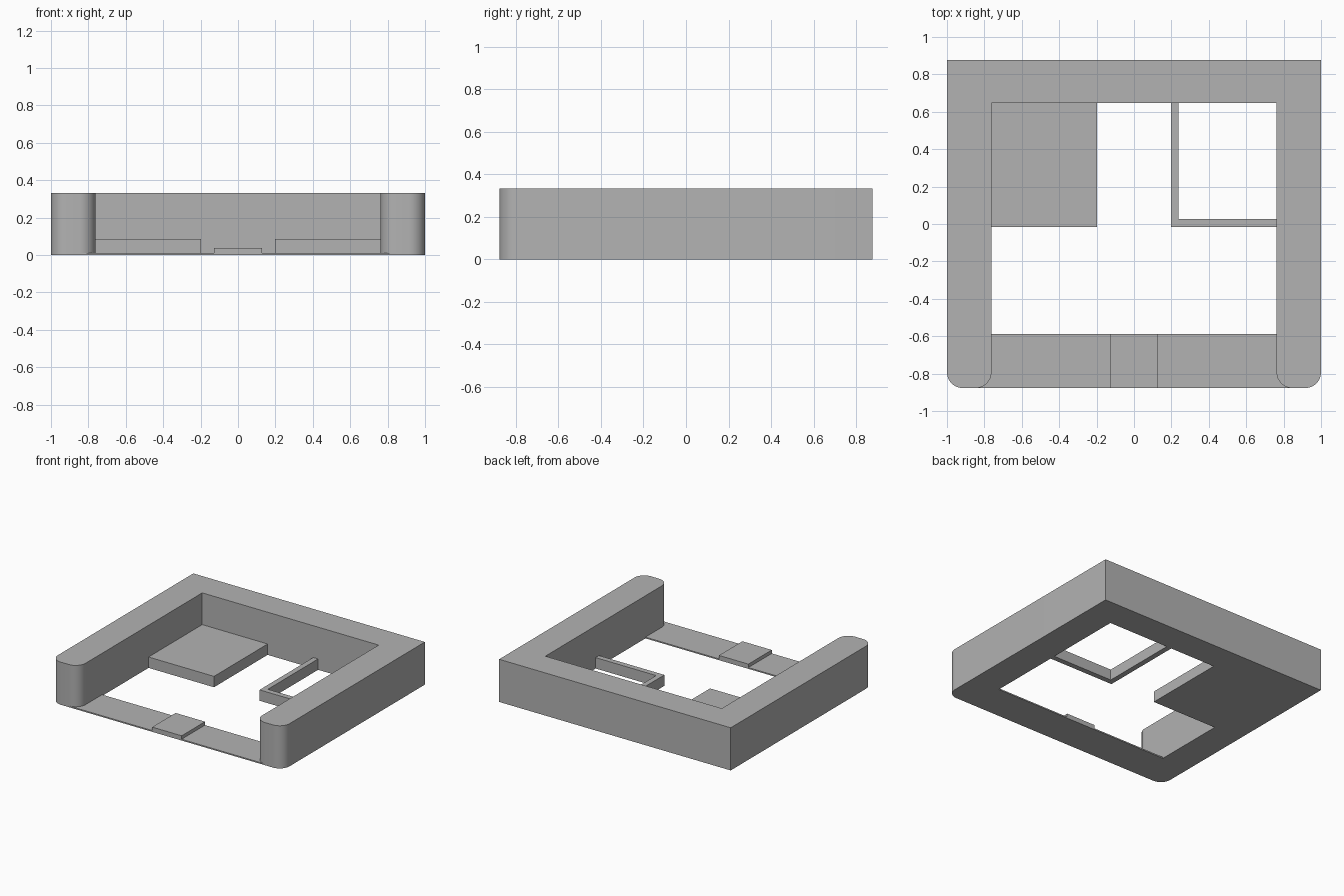
import bpy
import bmesh
import math

cube = bpy.data.objects.get("Cube")
if cube:
    bpy.data.objects.remove(cube, do_unlink=True)

# One plain grey for the whole model
GREY = (0.45, 0.45, 0.45, 1.0)
grey = bpy.data.materials.new("plain grey")
grey.use_nodes = True
grey.diffuse_color = GREY
grey.node_tree.nodes["Principled BSDF"].inputs["Base Color"].default_value = GREY

# Main measurements
WIDE, DEEP, HIGH = 1.0, 0.877, 0.333
INNER_X, INNER_Y = 0.762, 0.647
ROUND = 0.085
SHELF_Y = -0.588
SHELF_TOP = 0.01
PLATFORM_X, PLATFORM_Y, PLATFORM_TOP = 0.197, -0.015, 0.085
RAIL = 0.042


def extrude(name, outline, bottom, top):
    """Upright solid from a plan outline."""
    bm = bmesh.new()
    base = bm.faces.new([bm.verts.new((x, y, bottom)) for x, y in outline])
    grown = bmesh.ops.extrude_face_region(bm, geom=[base])["geom"]
    verts = [v for v in grown if isinstance(v, bmesh.types.BMVert)]
    bmesh.ops.translate(bm, verts=verts, vec=(0, 0, top - bottom))
    bmesh.ops.recalc_face_normals(bm, faces=bm.faces)
    mesh = bpy.data.meshes.new(name)
    bm.to_mesh(mesh)
    bm.free()
    mesh.materials.append(grey)
    obj = bpy.data.objects.new(name, mesh)
    bpy.context.collection.objects.link(obj)
    return obj


def box(name, x0, x1, y0, y1, bottom, top):
    return extrude(name, [(x0, y0), (x1, y0), (x1, y1), (x0, y1)], bottom, top)


def arc(cx, start, end, steps=12):
    """Rounded front corner, angles in degrees."""
    cy = -DEEP + ROUND
    angles = [math.radians(start + (end - start) * i / steps) for i in range(steps + 1)]
    return [(cx + ROUND * math.cos(a), cy + ROUND * math.sin(a)) for a in angles]


def mirrored(points):
    return [(-x, y) for x, y in reversed(points)]


# U-shaped wall with rounded arm ends
inner_arc = arc(INNER_X + ROUND, 180, 270)
outer_arc = arc(WIDE - ROUND, 270, 360)
half = [(INNER_X, INNER_Y)] + inner_arc + outer_arc + [(WIDE, DEEP)]
wall = extrude("surrounding_wall", half + mirrored(half), 0, HIGH)
bpy.ops.object.select_all(action="DESELECT")
wall.select_set(True)
bpy.context.view_layer.objects.active = wall
bpy.ops.object.shade_smooth_by_angle(angle=math.radians(30))

# Thin front shelf, fitted round the arm ends
side = [(INNER_X, SHELF_Y)] + inner_arc
extrude("front_shelf", side + mirrored(side), 0, SHELF_TOP)

# Raised step in the middle of the shelf
box("front_step", -0.127, 0.127, -DEEP, SHELF_Y, SHELF_TOP, 0.037)

# Solid platform in the back right corner
box("corner_platform", -INNER_X, -PLATFORM_X, PLATFORM_Y, INNER_Y, 0, PLATFORM_TOP)

# L-shaped low rail round the open back left corner
px, py = PLATFORM_X, PLATFORM_Y
extrude("corner_rail", [
    (px, py), (INNER_X, py), (INNER_X, py + RAIL),
    (px + RAIL, py + RAIL), (px + RAIL, INNER_Y), (px, INNER_Y),
], 0, PLATFORM_TOP)
